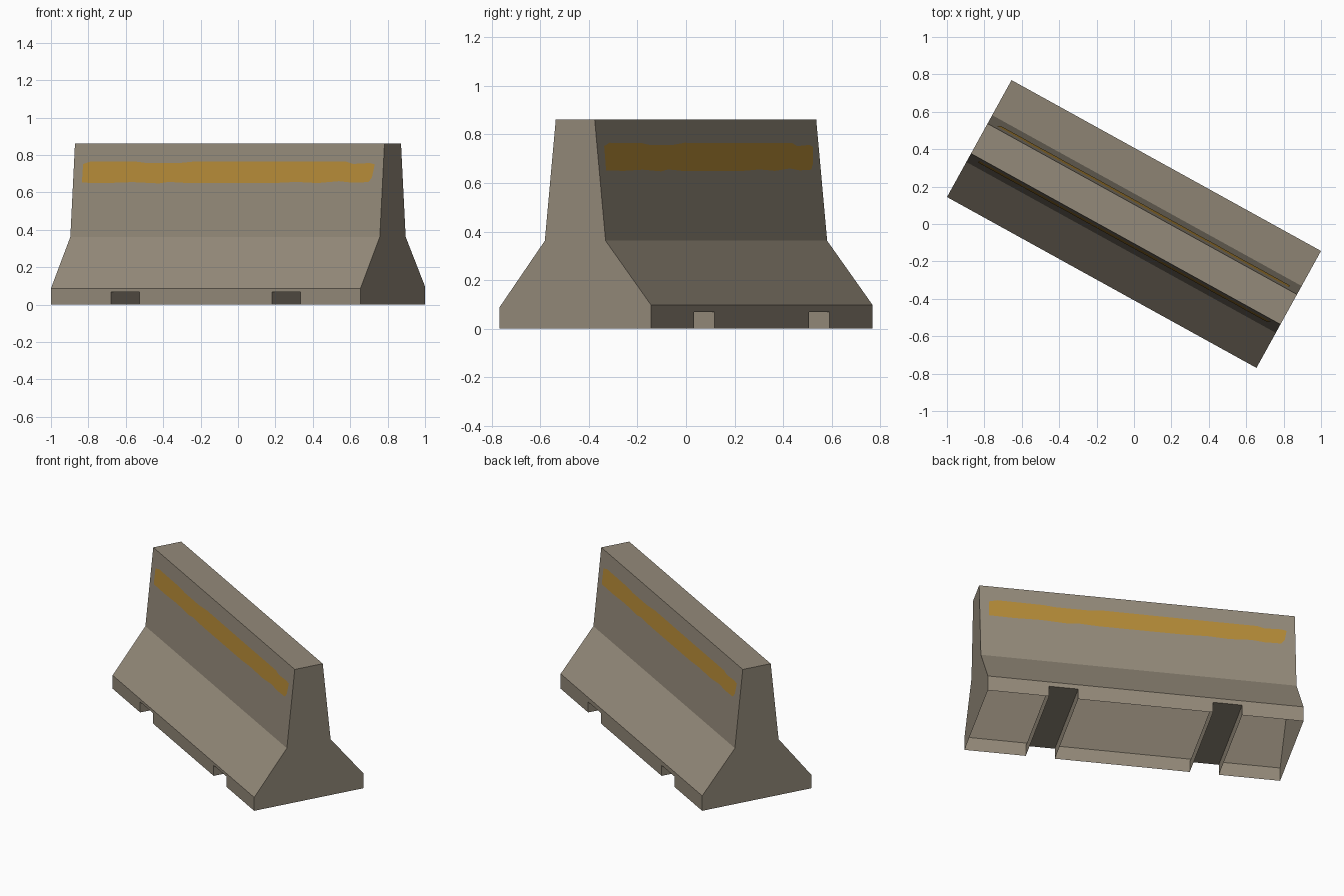
import bpy, bmesh, math
from mathutils import Matrix

if "Cube" in bpy.data.objects:
    bpy.data.objects.remove(bpy.data.objects["Cube"])

LENGTH = 1.89
ROT = Matrix.Rotation(math.radians(-28.9), 4, 'Z')
SHOULDER = (0.143, 0.362)   # half width, height
TOP = (0.0915, 0.862)


def material(name, rgb):
    m = bpy.data.materials.new(name)
    m.diffuse_color = (*rgb, 1)
    m.use_nodes = True
    m.node_tree.nodes["Principled BSDF"].inputs["Base Color"].default_value = m.diffuse_color
    return m


concrete = material("concrete", (0.296, 0.254, 0.193))
paint = material("worn_yellow_paint", (0.456, 0.254, 0.038))


def add_object(name, bm, mat):
    me = bpy.data.meshes.new(name)
    bm.to_mesh(me)
    bm.free()
    me.materials.append(mat)
    ob = bpy.data.objects.new(name, me)
    bpy.context.collection.objects.link(ob)
    return ob


def prism(name, profile, length, x, mat):
    """Extrude a (y, z) profile along x, centred on x."""
    bm = bmesh.new()
    face = bm.faces.new([bm.verts.new((x - length / 2, y, z)) for y, z in profile])
    new = bmesh.ops.extrude_face_region(bm, geom=[face])["geom"]
    bmesh.ops.translate(bm, vec=(length, 0, 0),
                        verts=[v for v in new if isinstance(v, bmesh.types.BMVert)])
    bmesh.ops.recalc_face_normals(bm, faces=bm.faces)
    return add_object(name, bm, mat)


# Barrier body
profile = [(-0.357, 0), (0.357, 0), (0.357, 0.097), SHOULDER, TOP,
           (-TOP[0], TOP[1]), (-SHOULDER[0], SHOULDER[1]), (-0.357, 0.087)]
body = prism("barrier_body", profile, LENGTH, 0, concrete)

# Two drainage channels cut across the base
for x in (-0.491, 0.491):
    cutter = prism("channel_cutter", [(-0.5, -0.1), (0.5, -0.1), (0.5, 0.068), (-0.5, 0.068)],
                   0.174, x, concrete)
    cutter.hide_render = True
    mod = body.modifiers.new("channel", 'BOOLEAN')
    mod.operation = 'DIFFERENCE'
    mod.solver = 'EXACT'
    mod.object = cutter
    bpy.context.view_layer.objects.active = body
    bpy.ops.object.modifier_apply(modifier=mod.name)
    bpy.data.objects.remove(cutter)

# The underside is open: only the channels are closed
bm = bmesh.new()
bm.from_mesh(body.data)
bottom = [f for f in bm.faces if max(v.co.z for v in f.verts) < 1e-4]
bmesh.ops.delete(bm, geom=bottom, context='FACES')
for f in bm.faces:
    f.material_index = 0
    f.smooth = False
bm.transform(ROT)
bm.to_mesh(body.data)
bm.free()

# Painted stripes with worn edges, (along, height) outline
outline = [(-0.89, 0.652), (-0.74, 0.65), (-0.58, 0.655), (-0.42, 0.648), (-0.36, 0.656),
           (-0.24, 0.65), (0.05, 0.65), (0.28, 0.65), (0.42, 0.656), (0.55, 0.65),
           (0.68, 0.66), (0.76, 0.652), (0.86, 0.655), (0.88, 0.68), (0.893, 0.75),
           (0.86, 0.757), (0.76, 0.752), (0.72, 0.764), (0.3, 0.764), (-0.2, 0.766),
           (-0.3, 0.757), (-0.5, 0.757), (-0.56, 0.764), (-0.84, 0.766), (-0.888, 0.752)]


def half_width(z):
    k = (z - SHOULDER[1]) / (TOP[1] - SHOULDER[1])
    return SHOULDER[0] + k * (TOP[0] - SHOULDER[0])


for name, turn in (("front_stripe", 0), ("back_stripe", math.pi)):
    bm = bmesh.new()
    bm.faces.new([bm.verts.new((s, -half_width(z) - 0.002, z)) for s, z in outline])
    bm.transform(ROT @ Matrix.Rotation(turn, 4, 'Z'))
    add_object(name, bm, paint)
